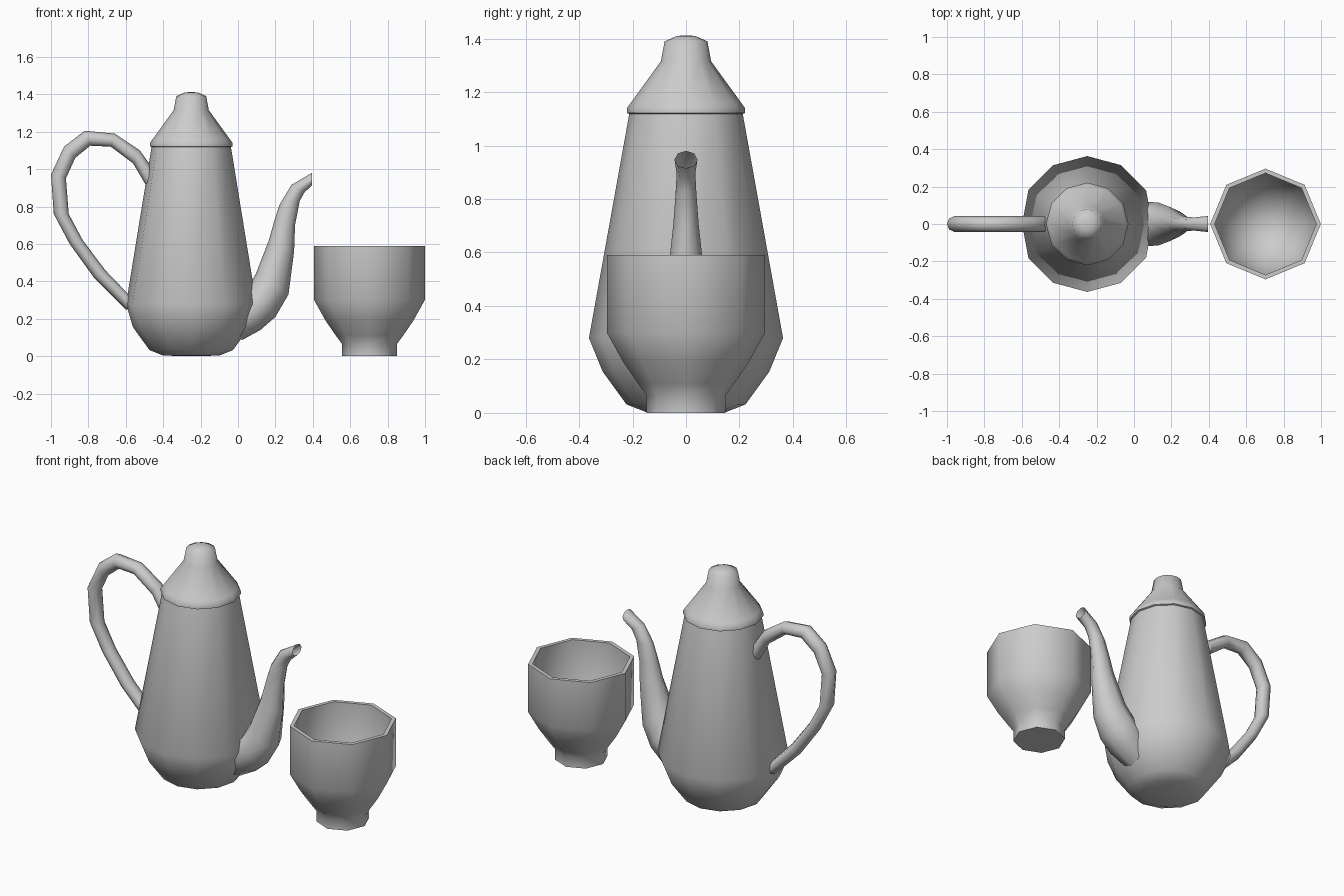
import bpy, bmesh, math
from mathutils import Vector

if "Cube" in bpy.data.objects:
    bpy.data.objects.remove(bpy.data.objects["Cube"])

grey = bpy.data.materials.new("grey")
grey.diffuse_color = (0.6, 0.6, 0.6, 1)
grey.use_nodes = True
grey.node_tree.nodes["Principled BSDF"].inputs["Base Color"].default_value = grey.diffuse_color


def finish(bm, name, angle=60):
    bm.normal_update()
    me = bpy.data.meshes.new(name)
    bm.to_mesh(me)
    bm.free()
    me.materials.append(grey)
    ob = bpy.data.objects.new(name, me)
    bpy.context.collection.objects.link(ob)
    bpy.ops.object.select_all(action='DESELECT')
    ob.select_set(True)
    bpy.context.view_layer.objects.active = ob
    bpy.ops.object.shade_smooth_by_angle(angle=math.radians(angle))
    return ob


def skin(bm, rings):
    for a, b in zip(rings, rings[1:]):
        n = max(len(a), len(b))
        for i in range(n):
            j = (i + 1) % n
            if len(a) == 1:
                bm.faces.new((a[0], b[j], b[i]))
            elif len(b) == 1:
                bm.faces.new((a[i], a[j], b[0]))
            else:
                bm.faces.new((a[i], a[j], b[j], b[i]))


def lathe(name, profile, sides, cx):
    """Revolve (radius, height) points; zero radius makes a pole."""
    bm = bmesh.new()
    rings = []
    for r, z in profile:
        n = sides if r > 0 else 1
        rings.append([bm.verts.new((cx + r * math.cos(math.tau * i / n),
                                    r * math.sin(math.tau * i / n), z))
                      for i in range(n)])
    skin(bm, rings)
    return finish(bm, name)


def tube(name, sections, sides=8):
    """Oval rings spanning two edge points in the xz plane, with a y half-width."""
    bm = bmesh.new()
    rings = []
    for x1, z1, x2, z2, w in sections:
        a, b = Vector((x1, 0, z1)), Vector((x2, 0, z2))
        c, d = (a + b) / 2, (a - b) / 2
        rings.append([bm.verts.new(c + d * math.cos(t) + Vector((0, w * math.sin(t), 0)))
                      for t in (math.tau * i / sides for i in range(sides))])
    skin(bm, rings)
    bmesh.ops.recalc_face_normals(bm, faces=bm.faces)
    return finish(bm, name)


# Pot body, slightly narrowed at the widest ring where spout and handle attach
POT = -0.25
body = lathe("pot_body", [(0, 0), (0.15, 0.003), (0.223, 0.032), (0.312, 0.155),
                          (0.363, 0.28), (0.212, 1.12)], 12, POT)
for v in body.data.vertices:
    if abs(v.co.z - 0.28) < 0.01 and abs(v.co.y) < 0.01:
        v.co.x = POT + (v.co.x - POT) * 0.96

# Lid with rolled rim and knob
lathe("lid", [(0, 1.117), (0.21, 1.117), (0.221, 1.122), (0.221, 1.14),
              (0.205, 1.162), (0.094, 1.315), (0.08, 1.39), (0.035, 1.41), (0, 1.412)], 12, POT)

# Spout: lower edge, upper edge, half-width; open at the tip
tube("spout", [
    (0.02, 0.085, -0.03, 0.28, 0.09),
    (0.12, 0.14, 0.02, 0.34, 0.118),
    (0.2, 0.21, 0.06, 0.38, 0.115),
    (0.27, 0.33, 0.095, 0.44, 0.095),
    (0.30, 0.56, 0.165, 0.62, 0.06),
    (0.305, 0.70, 0.193, 0.72, 0.047),
    (0.33, 0.83, 0.222, 0.81, 0.039),
    (0.355, 0.875, 0.285, 0.915, 0.035),
    (0.397, 0.915, 0.395, 0.98, 0.043)])

# Handle: outer edge, inner edge, half-width
tube("handle", [
    (-0.43, 0.95, -0.45, 0.86, 0.042),
    (-0.475, 1.03, -0.49, 0.91, 0.042),
    (-0.525, 1.10, -0.56, 1.03, 0.042),
    (-0.66, 1.19, -0.68, 1.12, 0.042),
    (-0.82, 1.205, -0.79, 1.125, 0.042),
    (-0.93, 1.12, -0.87, 1.06, 0.042),
    (-1.0, 0.97, -0.92, 0.95, 0.042),
    (-0.985, 0.76, -0.905, 0.76, 0.042),
    (-0.90, 0.60, -0.83, 0.62, 0.042),
    (-0.77, 0.42, -0.71, 0.46, 0.042),
    (-0.60, 0.25, -0.585, 0.33, 0.042),
    (-0.54, 0.24, -0.54, 0.30, 0.035)])

# Cup: outer wall, rim, then hollow inside
lathe("cup", [(0, 0), (0.147, 0), (0.147, 0.065), (0.18, 0.11), (0.235, 0.19),
              (0.296, 0.30), (0.296, 0.59), (0.272, 0.59), (0.272, 0.31),
              (0.21, 0.20), (0.13, 0.10), (0, 0.075)], 8, 0.703)
